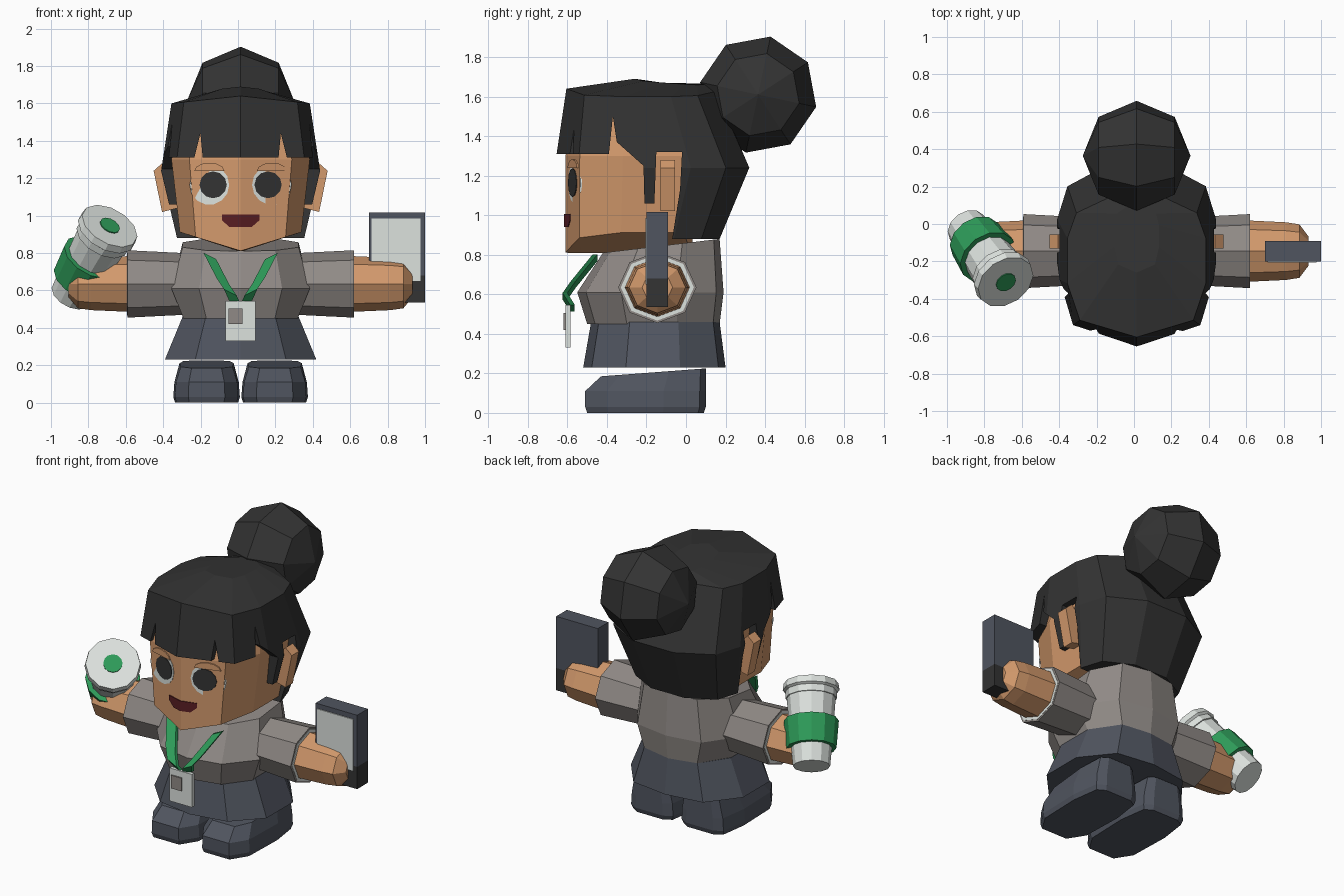
import bpy, bmesh, math
from mathutils import Vector, Matrix

cube = bpy.data.objects.get("Cube")
if cube:
    bpy.data.objects.remove(cube, do_unlink=True)

CENTRE = .014  # the body stands slightly off the middle of the whole


def material(name, *rgb):
    m = bpy.data.materials.new(name)
    m.use_nodes = True
    m.diffuse_color = (*rgb, 1)
    m.node_tree.nodes["Principled BSDF"].inputs["Base Color"].default_value = (*rgb, 1)
    return m


BLACK = material("soft black", .033, .033, .033)
SKIN = material("warm skin", .65, .32, .15)
GREY = material("shirt grey", .28, .255, .24)
SLATE = material("slate blue", .08, .09, .115)
GREEN = material("green", .027, .33, .10)
WHITE = material("off white", .72, .76, .73)
RED = material("dark red", .1, .013, .017)


def finish(name, bm, mat):
    bmesh.ops.recalc_face_normals(bm, faces=bm.faces)
    bmesh.ops.translate(bm, verts=bm.verts, vec=(CENTRE, 0, 0))
    mesh = bpy.data.meshes.new(name)
    bm.to_mesh(mesh)
    bm.free()
    mesh.materials.append(mat)
    ob = bpy.data.objects.new(name, mesh)
    bpy.context.collection.objects.link(ob)
    return ob


def loft(name, rings, mat):
    """Skin a list of equal point loops and cap both ends."""
    bm = bmesh.new()
    loops = [[bm.verts.new(p) for p in r] for r in rings]
    n = len(loops[0])
    for a, b in zip(loops, loops[1:]):
        for i in range(n):
            j = (i + 1) % n
            bm.faces.new((a[i], a[j], b[j], b[i]))
    bm.faces.new(loops[0])
    bm.faces.new(loops[-1])
    return finish(name, bm, mat)


def ring(shape, z, w, front, back, side=0, tilt=0, cx=0):
    """Mirrored outline; side lifts the flanks, tilt lifts the back."""
    half = [(u * w, front + v * (back - front), z + side * u + tilt * v) for u, v in shape]
    loop = half + [(-x, y, h) for x, y, h in half[-2:0:-1]]
    return [(x + cx, y, h) for x, y, h in loop]


def prism(name, pts, lo, hi, mat, axis="y"):
    """Extrude a flat outline along y (points x,z) or x (points y,z)."""
    def place(a, b, d):
        return (a, d, b) if axis == "y" else (d, a, b)
    return loft(name, [[place(a, b, d) for a, b in pts] for d in (lo, hi)], mat)


def rect(x0, x1, z0, z1):
    return [(x0, z0), (x1, z0), (x1, z1), (x0, z1)]


def tube(name, profile, origin, axis, sides, mat):
    """Turned shape: profile of (distance, radius) along an axis."""
    q = Vector(axis).to_track_quat("Z", "Y")
    o = Vector(origin)
    turn = [2 * math.pi * i / sides for i in range(sides)]
    return loft(name, [[o + q @ Vector((r * math.cos(t), r * math.sin(t), d)) for t in turn]
                       for d, r in profile], mat)


def cut(target, cutter):
    mod = target.modifiers.new("cut", "BOOLEAN")
    mod.object = cutter
    mod.solver = "EXACT"
    cutter.hide_render = True
    bpy.context.view_layer.objects.active = target
    bpy.ops.object.modifier_apply(modifier=mod.name)
    bpy.data.objects.remove(cutter, do_unlink=True)


BODY = [(0, 0), (.6, .06), (1, .3), (1, .68), (.62, .95), (0, 1)]
HEAD = [(0, 0), (.74, .11), (1, .44), (1, .93), (0, 1)]
HAIR = [(0, 0), (.82, .12), (1, .38), (1, .7), (.87, .88), (.35, 1), (0, 1)]
SHOE = [(0, 0), (.55, 0), (.95, .18), (1, .65), (.85, .95), (.55, 1), (0, 1)]

# Clothes
loft("skirt", [ring(BODY, .23, .405, -.52, .2), ring(BODY, .46, .31, -.48, .17)], SLATE)
loft("shirt", [ring(BODY, .45, .305, -.5, .17), ring(BODY, .61, .37, -.55, .19),
               ring(BODY, .81, .31, -.42, .17, 0, .07)], GREY)

# Head, with a keel from the chin to the neck
loft("head", [ring(HEAD, .81, .01, -.6, .02), ring(HEAD, .812, .325, -.61, .03, .1),
              ring(HEAD, 1.3, .37, -.61, .05), ring(HEAD, 1.57, .32, -.55, .05)], SKIN)

# Hair: full shell, then the face opening and fringe gaps are cut away
hair = loft("hair", [ring(HAIR, .88, .34, -.6, .17), ring(HAIR, 1.24, .425, -.665, .32),
                     ring(HAIR, 1.64, .37, -.605, .15, -.04),
                     ring(HAIR, 1.69, .12, -.26, .1, -.01, -.025)], BLACK)
opening = [(-1, .8), (-.08, .8), (-.07, .88), (-.03, 1.13), (-.02, 1.32), (-.15, 1.32),
           (-.16, 1.06), (-.21, 1.06), (-.215, 1.25), (-.35, 1.37), (-.37, 1.5),
           (-.39, 1.31), (-1, 1.31)]
cut(hair, prism("face_cutter", opening, -1, 1, BLACK, "x"))
for s in (1, -1):
    gap = [(s * .2, 1.28), (s * .215, 1.44), (s * .255, 1.28)]
    cut(hair, prism("fringe_cutter", gap, -1, -.45, BLACK))

# Bun, with its poles to the sides
bm = bmesh.new()
bmesh.ops.create_uvsphere(bm, u_segments=8, v_segments=4, radius=.3,
                          matrix=Matrix.Translation((0, .365, 1.61))
                          @ Matrix.Diagonal((.96, 1, 1, 1))
                          @ Matrix.Rotation(math.radians(33), 4, "X")
                          @ Matrix.Rotation(math.radians(90), 4, "Y"))
finish("hair_bun", bm, BLACK)


def arc(cx, cz, rx, rz, n, sweep):
    step = sweep / (n if sweep > 4 else n - 1)
    return [(cx + rx * math.cos(i * step), cz + rz * math.sin(i * step)) for i in range(n)]


def face_plate(name, pts, lift, mat):
    """Thin plate that follows the angled front of the face."""
    ob = prism(name, pts, -.61 - lift, -.602 - lift, mat)
    for v in ob.data.vertices:
        v.co.y += .295 * abs(v.co.x - CENTRE)


for s, label in ((1, "left"), (-1, "right")):
    # Face
    face_plate(label + "_eye", arc(s * .167, 1.165, .106, .107, 14, math.tau), .004, WHITE)
    face_plate(label + "_pupil", arc(s * .147, 1.165, .073, .072, 12, math.tau), .009, BLACK)
    face_plate(label + "_eyelid", arc(s * .167, 1.24, .08, .043, 7, math.pi), .015, SKIN)
    lips = [(0, .94), (.06, .94), (.1, .975), (.1, 1.005), (0, 1.005)]
    face_plate(label + "_mouth_half", [(s * x, z) for x, z in lips], .006, RED)
    ear = [(.34, 1.2), (.42, 1.28), (.465, 1.24), (.42, 1.02), (.34, 1.04)]
    prism(label + "_ear", [(s * x, z) for x, z in ear], -.13, -.055, SKIN)

    # Arms, a little wider than tall
    shoulder = Vector((0, -.145, .635))
    for part, profile, mat in (
            ("_sleeve", [(.2, .16), (.605, .18)], GREY),
            ("_cuff", [(.57, .168), (.607, .168)], WHITE),
            ("_arm", [(.57, .15), (.8, .14), (.87, .13), (.92, .07)], SKIN)):
        limb = tube(label + part, profile, shoulder, (s, 0, 0), 8, mat)
        for v in limb.data.vertices:
            v.co.y += .1 * (v.co.y - shoulder.y)

    # Shoes
    x = s * .182
    loft(label + "_shoe", [ring(SHOE, 0, .168, -.5, .09, cx=x),
                           ring(SHOE, .03, .178, -.51, .1, cx=x),
                           ring(SHOE, .11, .172, -.51, .1, cx=x),
                           ring(SHOE, .185, .145, -.43, .1, 0, .04, x)], SLATE)

    # Lanyard strap
    path = [(.165, -.46, .785), (.095, -.57, .65), (.055, -.612, .59), (.028, -.575, .53)]
    loft(label + "_strap", [[(s * (px + dx), py + dy, pz + dx * .5)
                             for dx, dy in rect(-.034, .034, -.012, .012)]
                            for px, py, pz in path], GREEN)

# Badge
prism("badge", rect(-.08, .08, .33, .545), -.61, -.585, WHITE)
prism("badge_photo", rect(-.065, .01, .42, .505), -.619, -.605, GREY)

# Tablet
prism("tablet", rect(.686, .986, .68, 1.017), -.2, -.09, SLATE)
prism("tablet_base", rect(.686, .986, .535, .68), -.2, -.09, BLACK)
prism("tablet_screen", rect(.701, .961, .65, .985), -.206, -.198, WHITE)

# Cup
base = Vector((-.91, -.015, .575))
lean = Vector((-.7, -.31, .945)) - base
size = lean.length
for name, profile, mat in (
        ("cup", [(0, .11), (.2, .12), (.85, .146)], WHITE),
        ("cup_band", [(.22, .148), (.55, .163)], GREEN),
        ("cup_lid", [(.82, .153), (.9, .153), (.92, .168), (1, .162)], WHITE),
        ("lid_dot", [(.99, .057), (1.012, .057)], GREEN)):
    tube(name, [(t * size, r) for t, r in profile], base, lean, 12, mat)
